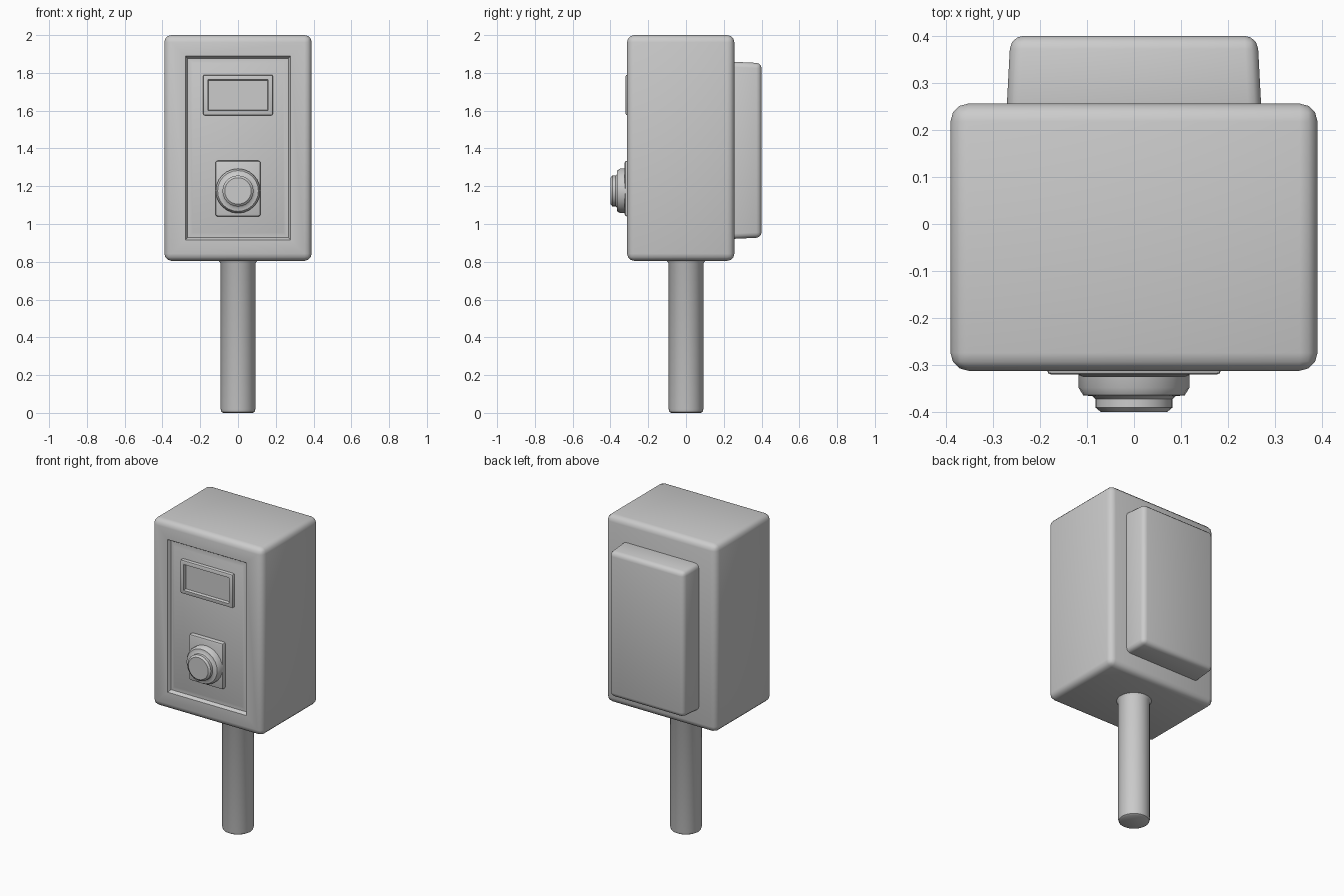
import bpy, bmesh, math
from mathutils import Vector, Matrix

if "Cube" in bpy.data.objects:
    bpy.data.objects.remove(bpy.data.objects["Cube"])

grey = bpy.data.materials.new("light grey")
grey.diffuse_color = (0.6, 0.6, 0.6, 1)
grey.use_nodes = True
grey.node_tree.nodes["Principled BSDF"].inputs["Base Color"].default_value = grey.diffuse_color


def finish(name, bm):
    bmesh.ops.recalc_face_normals(bm, faces=bm.faces)
    me = bpy.data.meshes.new(name)
    bm.to_mesh(me)
    bm.free()
    ob = bpy.data.objects.new(name, me)
    bpy.context.collection.objects.link(ob)
    me.materials.append(grey)
    bpy.ops.object.select_all(action='DESELECT')
    ob.select_set(True)
    bpy.context.view_layer.objects.active = ob
    bpy.ops.object.shade_smooth_by_angle(angle=math.radians(40))
    return ob


def box(name, lo, hi, bevel, segments=3, steps=(), back_scale=1.0):
    """Rounded box; steps are (inset, depth) pairs cut into the front face."""
    lo, hi = Vector(lo), Vector(hi)
    mid, size = (lo + hi) / 2, hi - lo
    bm = bmesh.new()
    bmesh.ops.create_cube(bm, size=1)
    for v in bm.verts:
        k = back_scale if v.co.y > 0 else 1
        v.co = Vector((v.co.x * size.x * k, v.co.y * size.y, v.co.z * size.z * (1 + k) / 2)) + mid
    bmesh.ops.bevel(bm, geom=bm.edges[:], offset=bevel, segments=segments,
                    profile=0.5, affect='EDGES')
    bm.normal_update()
    front = max((f for f in bm.faces if f.normal.y < -0.99), key=lambda f: f.calc_area())
    for inset, depth in steps:
        bmesh.ops.inset_region(bm, faces=[front], thickness=inset, use_even_offset=True)
        for v in front.verts:
            v.co.y += depth
    return finish(name, bm)


def lathe(name, profile, sides, matrix):
    """Revolve (radius, height) points about z, with capped ends."""
    bm = bmesh.new()
    rings = [[bm.verts.new(matrix @ Vector((r * math.cos(a), r * math.sin(a), h)))
              for a in (2 * math.pi * i / sides for i in range(sides))]
             for r, h in profile]
    for a, b in zip(rings, rings[1:]):
        for i in range(sides):
            j = (i + 1) % sides
            bm.faces.new((a[i], a[j], b[j], b[i]))
    bm.faces.new(rings[0])
    bm.faces.new(rings[-1])
    return finish(name, bm)


# main housing with a recessed front panel
box("housing", (-0.39, -0.312, 0.805), (0.39, 0.256, 2.0), 0.038,
    steps=[(0.073, 0.0), (0.012, 0.02), (0.012, 0.0), (0.015, -0.006)])

# raised box on the back
box("back_box", (-0.272, 0.22, 0.92), (0.272, 0.40, 1.86), 0.028, back_scale=0.965)

# display window with raised surround
box("display_window", (-0.185, -0.32, 1.575), (0.185, -0.28, 1.79), 0.009, 2,
    steps=[(0.016, 0.0), (0.004, 0.018)])

# square plate behind the knob
box("knob_plate", (-0.12, -0.325, 1.04), (0.12, -0.28, 1.335), 0.012, 2)

# stepped round knob pointing forward
lathe("knob", [(0.118, 0.28), (0.118, 0.348), (0.108, 0.364), (0.088, 0.366),
               (0.082, 0.372), (0.082, 0.39), (0.07, 0.40)], 24,
      Matrix.Translation((0, 0, 1.175)) @ Matrix.Rotation(math.pi / 2, 4, 'X'))

# post
lathe("post", [(0.078, 0.0), (0.088, 0.006), (0.092, 0.02), (0.092, 0.79),
               (0.104, 0.81)], 32, Matrix.Identity(4))
